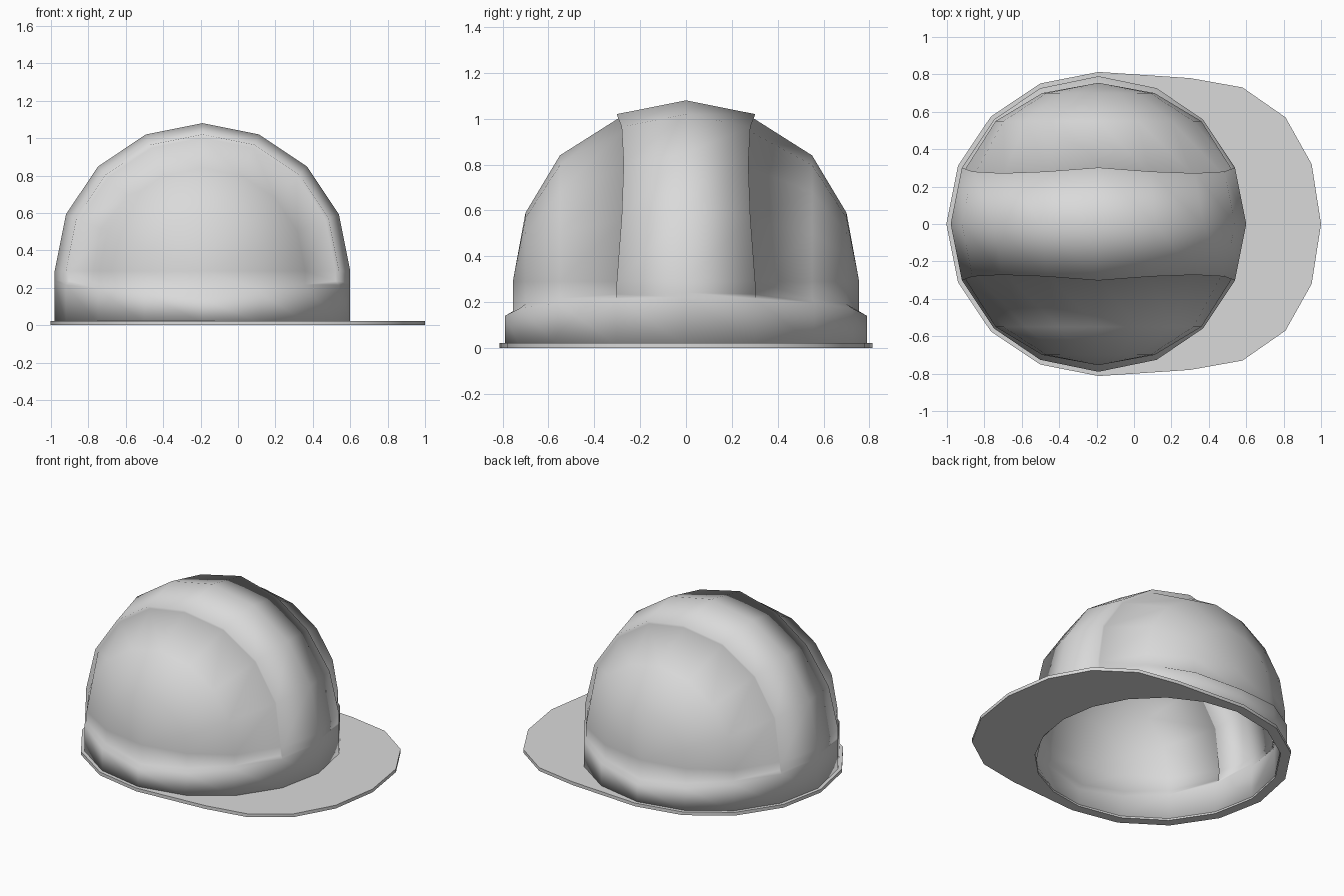
import bpy
import bmesh
from math import sin, cos, pi, hypot

cube = bpy.data.objects.get("Cube")
if cube:
    bpy.data.objects.remove(cube, do_unlink=True)

CX = -0.19        # centre of the dome in x
R = 0.79          # outer radius of ridge and headband
EQ = 0.29         # height where the dome starts to curve
BRIM_TOP = 0.022

grey = bpy.data.materials.new("light_grey")
grey.use_nodes = True
colour = (0.7, 0.7, 0.7, 1)
grey.diffuse_color = colour
grey.node_tree.nodes["Principled BSDF"].inputs["Base Color"].default_value = colour


def finish(bm, name):
    """Weld, orient and link a mesh object."""
    bmesh.ops.remove_doubles(bm, verts=bm.verts, dist=0.0005)
    bmesh.ops.recalc_face_normals(bm, faces=bm.faces)
    bm.normal_update()
    top = max(bm.faces, key=lambda f: f.calc_center_median().z)
    if top.normal.z < 0:
        bmesh.ops.reverse_faces(bm, faces=bm.faces)
    mesh = bpy.data.meshes.new(name)
    bm.to_mesh(mesh)
    bm.free()
    mesh.materials.append(grey)
    obj = bpy.data.objects.new(name, mesh)
    bpy.context.collection.objects.link(obj)
    return obj


def skin(bm, rows, closed):
    """Bridge neighbouring rows of points with quads."""
    grid = [[bm.verts.new(p) for p in row] for row in rows]
    for a, b in zip(grid, grid[1:]):
        n = len(a)
        for i in range(n if closed else n - 1):
            j = (i + 1) % n
            bm.faces.new((a[i], a[j], b[j], b[i]))


# Helmet shell: arcs over the head, raised ridge in the middle, recessed sides
half = [(0.302, 0.73), (0.294, 0.712), (0.55, 0.55), (0.70, 0.30), (0.755, 0)]
profile = [(-y, r) for y, r in reversed(half)] + [(0, R)] + half


def arc(e):
    row = []
    for y, r in profile:
        pinch = 1 - 0.1 * abs(sin(2 * e)) if abs(y) < 0.31 else 1
        row.append((CX + r * cos(e), y * pinch, EQ + r * sin(e)))
    return row


bm = bmesh.new()
arcs = [arc(pi * k / 8) for k in range(9)]
skin(bm, arcs, False)

# Headband: the lower edge steps out to the full radius and drops to the brim
border = arcs[0][:-1] + arcs[-1][:0:-1]
mid, band, bottom = [], [], []
for x, y, z in border:
    dx = x - CX
    scale = R / hypot(dx, y)
    bx, by = dx * scale, y * scale
    if abs(abs(y) - 0.3) < 0.01:
        bx, by = (0.73 if dx > 0 else -0.73), (0.302 if y > 0 else -0.302)
    height = 0.14 + 0.103 * abs(bx)
    mid.append((x, y, height + 0.02))
    band.append((CX + bx, by, height))
    bottom.append((CX + bx, by, BRIM_TOP - 0.01))
skin(bm, [border, mid, band, bottom], True)

shell = finish(bm, "helmet_shell")
shell.data.polygons.foreach_set("use_smooth", [True] * len(shell.data.polygons))
solid = shell.modifiers.new("thickness", "SOLIDIFY")
solid.thickness = 0.045
solid.offset = -1

# Brim: narrow rim round the back, broad peak towards +x
peak = [(0.95, 0.32), (0.81, 0.57), (0.58, 0.73), (0.30, 0.78)]
outer, angles = [(1.0, 0)], [0]
for i, p in enumerate(peak):
    outer.append(p)
    angles.append(pi / 10 * (i + 1))
for k in range(4, 13):
    a = pi * k / 8
    outer.append((CX + 0.813 * cos(a), 0.813 * sin(a)))
    angles.append(a)
for i, (x, y) in enumerate(reversed(peak)):
    outer.append((x, -y))
    angles.append(2 * pi - pi / 10 * (4 - i))
inner = [(CX + 0.75 * cos(a), 0.75 * sin(a)) for a in angles]


def level(ring, z):
    return [(x, y, z) for x, y in ring]


bm = bmesh.new()
skin(bm, [level(inner, 0), level(outer, 0), level(outer, BRIM_TOP),
          level(inner, BRIM_TOP), level(inner, 0)], True)
brim = finish(bm, "brim")

bpy.ops.object.select_all(action="DESELECT")
brim.select_set(True)
bpy.context.view_layer.objects.active = brim
bpy.ops.object.shade_smooth_by_angle(angle=0.7)
